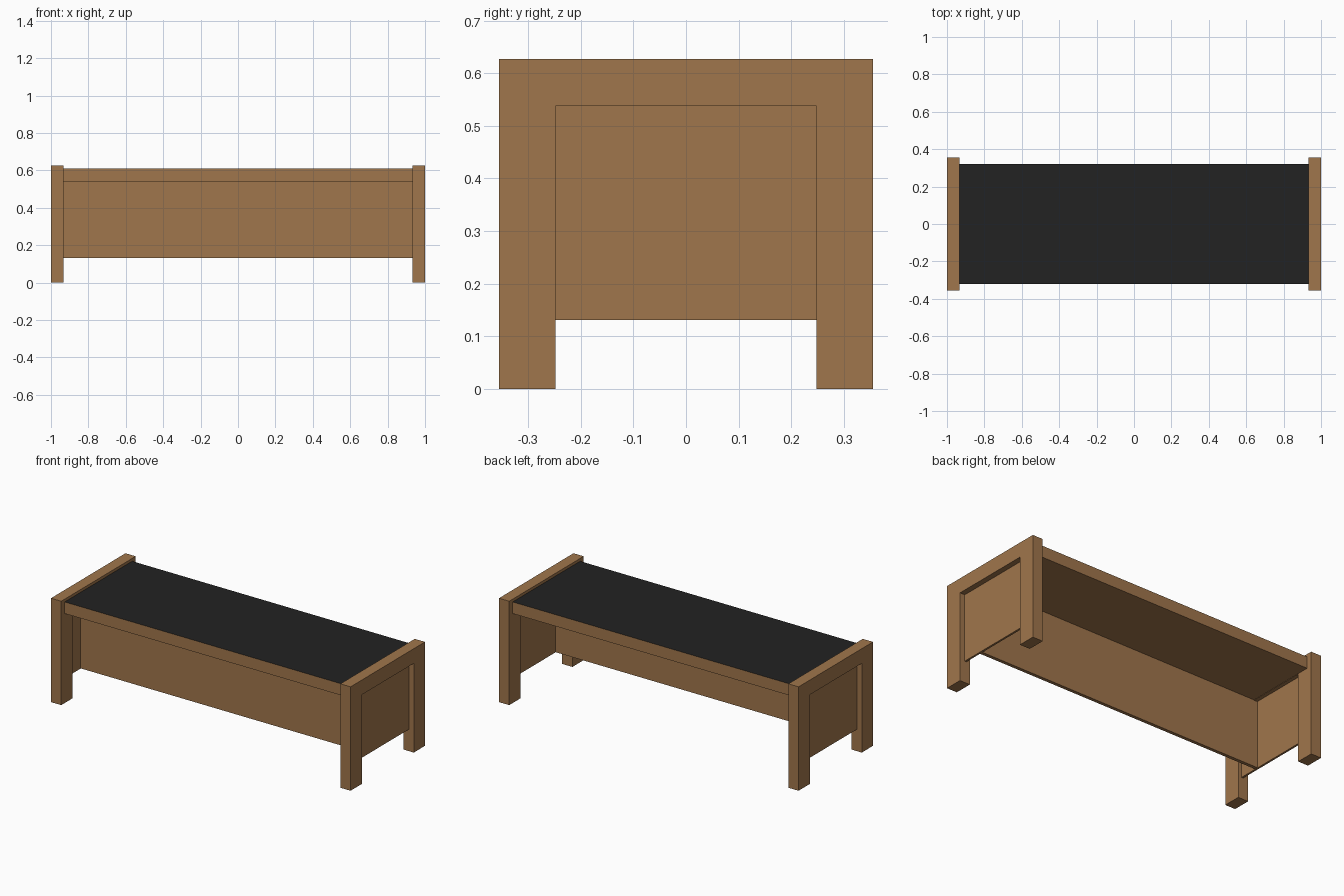
import bpy, bmesh

if "Cube" in bpy.data.objects:
    bpy.data.objects.remove(bpy.data.objects["Cube"])


def material(name, rgb):
    m = bpy.data.materials.new(name)
    m.diffuse_color = (*rgb, 1.0)
    m.use_nodes = True
    m.node_tree.nodes["Principled BSDF"].inputs["Base Color"].default_value = m.diffuse_color
    return m


wood = material("brown_wood", (0.352, 0.181, 0.072))
black = material("black_top", (0.016, 0.016, 0.016))


def finish(name, bm, *mats):
    bmesh.ops.recalc_face_normals(bm, faces=bm.faces)
    me = bpy.data.meshes.new(name)
    bm.to_mesh(me)
    bm.free()
    ob = bpy.data.objects.new(name, me)
    bpy.context.collection.objects.link(ob)
    for m in mats:
        me.materials.append(m)
    return ob


def box(name, x0, x1, y0, y1, z0, z1, *mats):
    bm = bmesh.new()
    bmesh.ops.create_cube(bm, size=1)
    for v in bm.verts:
        v.co = ((x0 + x1) / 2 + v.co.x * (x1 - x0),
                (y0 + y1) / 2 + v.co.y * (y1 - y0),
                (z0 + z1) / 2 + v.co.z * (z1 - z0))
    return finish(name, bm, *mats)


def leg_frame(name, x0, x1):
    # Upside-down U: two legs joined by a top bar
    profile = [(-0.355, 0), (-0.248, 0), (-0.248, 0.538), (0.248, 0.538),
               (0.248, 0), (0.355, 0), (0.355, 0.627), (-0.355, 0.627)]
    bm = bmesh.new()
    face = bm.faces.new([bm.verts.new((x0, y, z)) for y, z in profile])
    ext = bmesh.ops.extrude_face_region(bm, geom=[face], use_keep_orig=True)
    verts = [g for g in ext["geom"] if isinstance(g, bmesh.types.BMVert)]
    bmesh.ops.translate(bm, vec=(x1 - x0, 0, 0), verts=verts)
    return finish(name, bm, wood)


# End frames with thin panels recessed inside them
for side, s in (("left", -1), ("right", 1)):
    leg_frame(side + "_leg_frame", min(s, s * 0.932), max(s, s * 0.932))
    a, b = sorted((s * 0.955, s * 0.967))
    box(side + "_end_panel", a, b, -0.248, 0.248, 0.131, 0.538, wood)

# Table top: wooden slab whose upper face is black
top = box("table_top", -0.932, 0.932, -0.322, 0.322, 0.54, 0.61, wood, black)
for p in top.data.polygons:
    if p.normal.z > 0.5:
        p.material_index = 1

# Single upright panel under the top, running between the end panels
box("middle_panel", -0.955, 0.955, -0.138, -0.118, 0.133, 0.54, wood)
